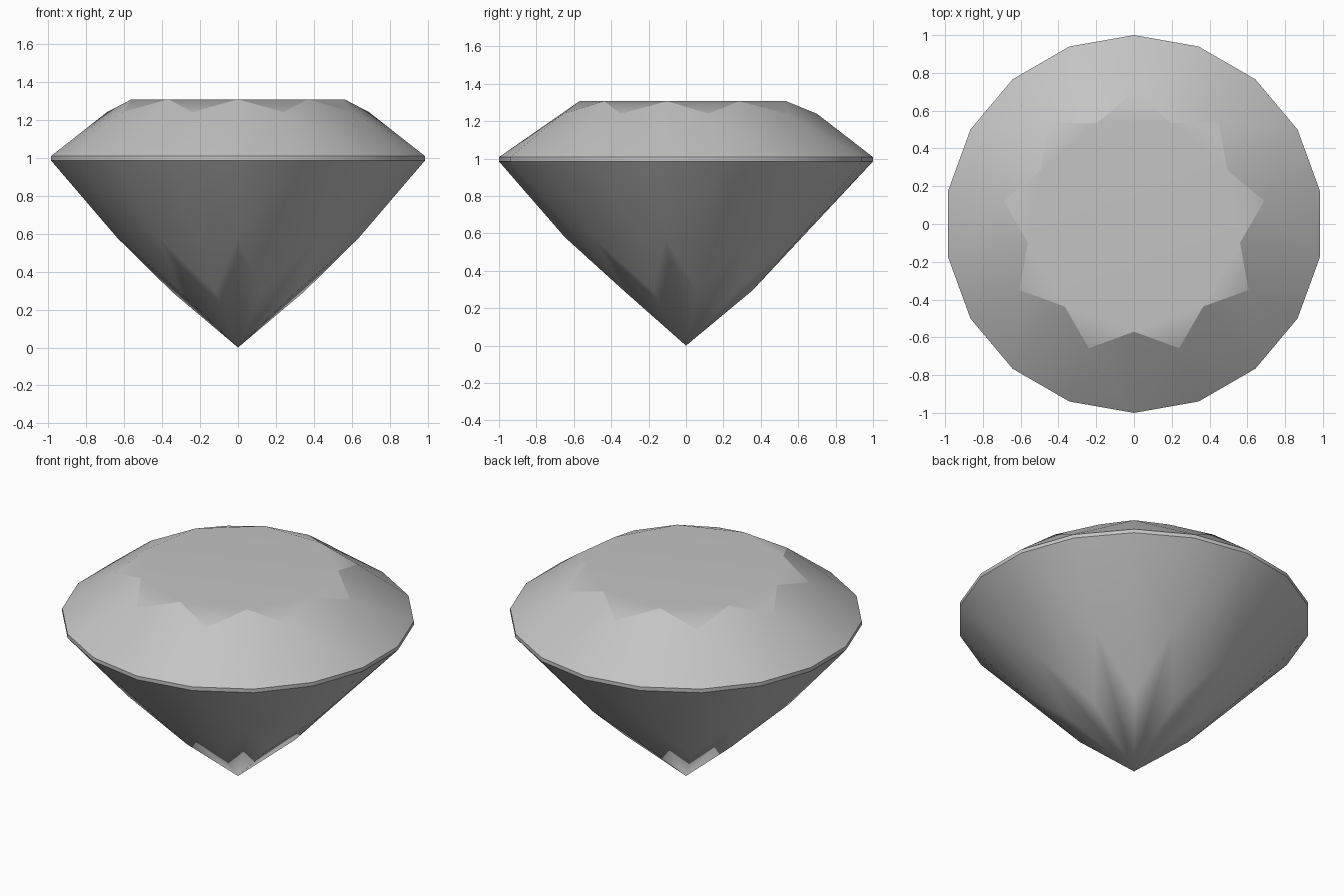
import bpy
import bmesh
from math import sin, cos, pi, radians

cube = bpy.data.objects.get("Cube")
if cube:
    bpy.data.objects.remove(cube, do_unlink=True)

N = 9                      # facets round the stone
STEP = 2 * pi / N

bm = bmesh.new()


def ring(radius, z, count=N, offset=0.0):
    """Evenly spaced vertices, the first at the front unless offset."""
    angles = [-pi / 2 + (i + offset) * 2 * pi / count for i in range(count)]
    return [bm.verts.new((radius * cos(a), radius * sin(a), z)) for a in angles]


def face(*verts):
    return bm.faces.new(verts)


# Rings from top to bottom
table = ring(0.57, 1.307)
crown = ring(0.70, 1.24, offset=0.5)
girdle_top = ring(1.0, 1.008, 2 * N)
girdle_low = ring(1.0, 0.985, 2 * N)
pavilion = ring(0.648, 0.58)
lower = ring(0.355, 0.295, offset=0.5)
culet = bm.verts.new((0, 0, 0))

# Table
face(*table)
stars = []

for k in range(N):
    n = (k + 1) % N
    g, h, j = 2 * k, 2 * k + 1, (2 * k + 2) % (2 * N)

    # Crown: star, kite and girdle facets
    stars.append(face(table[k], crown[k], table[n]))
    face(table[k], crown[k - 1], girdle_top[g], crown[k])
    face(crown[k], girdle_top[g], girdle_top[h])
    face(crown[k], girdle_top[h], girdle_top[j])

    # Girdle band
    for a, b in ((g, h), (h, j)):
        face(girdle_top[a], girdle_low[a], girdle_low[b], girdle_top[b])

    # Pavilion: girdle facets, kites and culet facets
    face(girdle_low[g], pavilion[k], girdle_low[h])
    face(girdle_low[h], pavilion[n], girdle_low[j])
    face(girdle_low[h], pavilion[k], lower[k], pavilion[n])
    face(pavilion[k], lower[k - 1], culet, lower[k])

bmesh.ops.recalc_face_normals(bm, faces=bm.faces)

# Smooth facets, with crisp girdle edges and star outlines
for f in bm.faces:
    f.smooth = True
for e in bm.edges:
    if e.calc_face_angle(0) > radians(30):
        e.smooth = False
for s, tip in zip(stars, crown):
    for e in s.edges:
        if tip in e.verts:
            e.smooth = False

mesh = bpy.data.meshes.new("cut_gem")
bm.to_mesh(mesh)
bm.free()
gem = bpy.data.objects.new("cut_gem", mesh)
bpy.context.collection.objects.link(gem)

# Keep the broad table flat while the facets blend
weighted = gem.modifiers.new("facet_normals", 'WEIGHTED_NORMAL')
weighted.keep_sharp = True

# Grey stone
colour = (0.55, 0.55, 0.55, 1)
stone = bpy.data.materials.new("grey_stone")
stone.use_nodes = True
stone.diffuse_color = colour
stone.node_tree.nodes["Principled BSDF"].inputs["Base Color"].default_value = colour
mesh.materials.append(stone)
